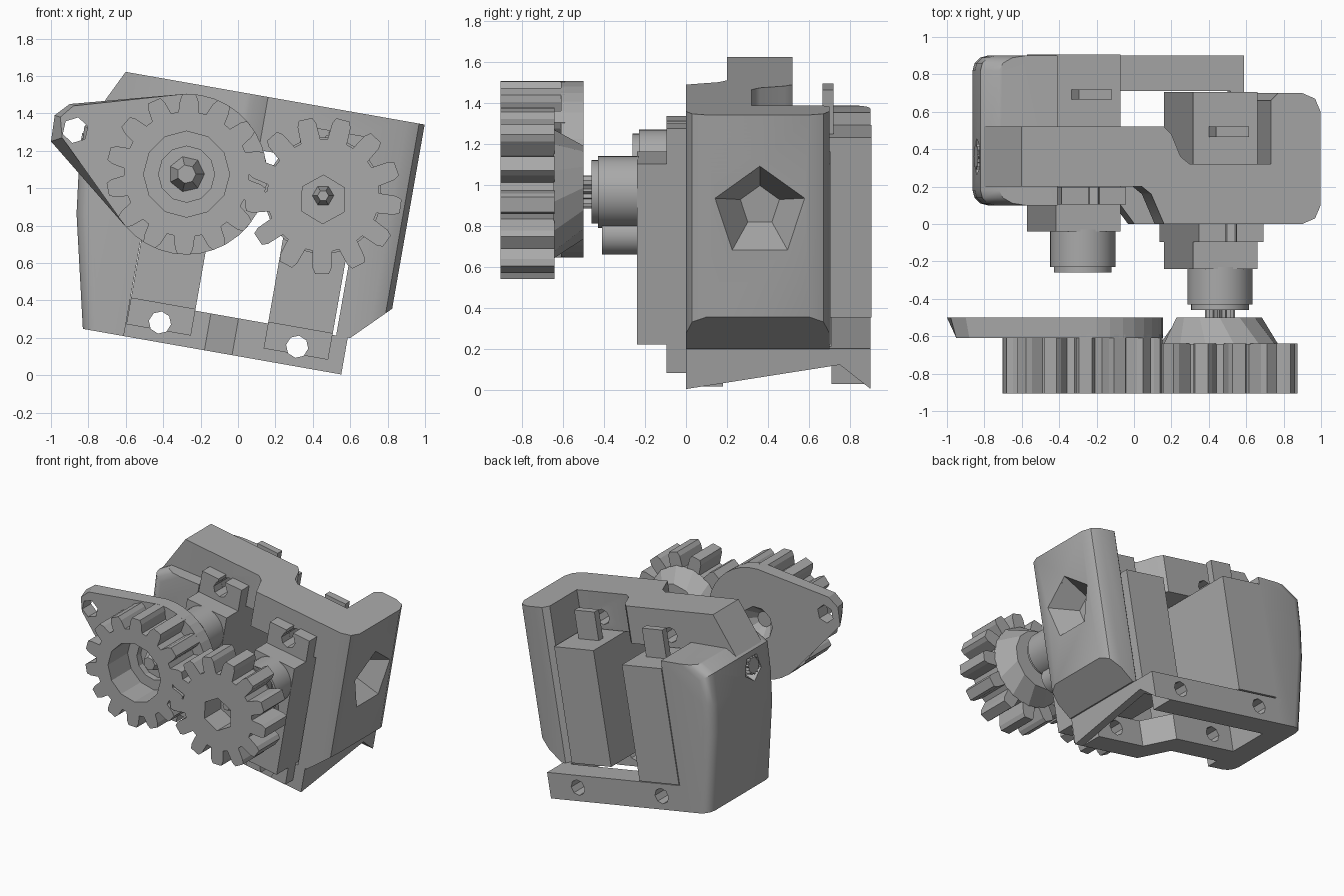
import bpy, bmesh
from math import radians, cos, sin, pi

if "Cube" in bpy.data.objects:
    bpy.data.objects.remove(bpy.data.objects["Cube"], do_unlink=True)

grey = bpy.data.materials.new("plain grey")
grey.use_nodes = True
grey.diffuse_color = (0.4, 0.4, 0.4, 1)
grey.node_tree.nodes["Principled BSDF"].inputs["Base Color"].default_value = (0.4, 0.4, 0.4, 1)

TILT = radians(10)
AXES = {"x": lambda p, t: (t, p[0], p[1]),
        "y": lambda p, t: (p[0], t, p[1]),
        "z": lambda p, t: (p[0], p[1], t)}


def prism(name, axis, pts, a, b, end=None, tilt=TILT):
    """Extrude a profile along an axis, optionally to a different end profile."""
    bm = bmesh.new()
    low = [bm.verts.new(AXES[axis](p, a)) for p in pts]
    top = [bm.verts.new(AXES[axis](p, b)) for p in (end or pts)]
    bm.faces.new(low)
    bm.faces.new(top)
    n = len(pts)
    for i in range(n):
        j = (i + 1) % n
        bm.faces.new((low[i], low[j], top[j], top[i]))
    bmesh.ops.recalc_face_normals(bm, faces=bm.faces)
    mesh = bpy.data.meshes.new(name)
    bm.to_mesh(mesh)
    bm.free()
    mesh.materials.append(grey)
    obj = bpy.data.objects.new(name, mesh)
    obj.rotation_euler.y = tilt
    bpy.context.collection.objects.link(obj)
    return obj


def rect(x0, x1, y0, y1):
    return [(x0, y0), (x1, y0), (x1, y1), (x0, y1)]


def ring(cx, cy, r, n, phase=0):
    return [(cx + r * cos(phase + 2 * pi * i / n), cy + r * sin(phase + 2 * pi * i / n))
            for i in range(n)]


def select(obj):
    bpy.ops.object.select_all(action="DESELECT")
    obj.select_set(True)
    bpy.context.view_layer.objects.active = obj


def cut(obj, cutter):
    mod = obj.modifiers.new("cut", "BOOLEAN")
    mod.operation = "DIFFERENCE"
    mod.solver = "EXACT"
    mod.object = cutter
    select(obj)
    bpy.ops.object.modifier_apply(modifier=mod.name)
    bpy.data.objects.remove(cutter, do_unlink=True)


def smooth(obj, angle=40):
    select(obj)
    bpy.ops.object.shade_smooth_by_angle(angle=radians(angle))


def drill(obj, u, v, r=0.06):
    cut(obj, prism("cutter", "y", ring(u, v, r, 8), -0.5, 1.2))


SERVO_U = (-0.46, 0.285)
SHAFT_V, LOW_HOLE, TOP_HOLE = 1.03, 0.205, 1.3

# Top beam: a stepped bar in plan
beam = prism("top_beam", "z", [
    (-0.85, 0.2), (-0.22, 0.2), (-0.17, 0.16), (-0.1, 0.0), (0.65, 0.0), (0.72, 0.03),
    (0.75, 0.1), (0.75, 0.32), (0.04, 0.32), (-0.01, 0.36), (-0.06, 0.48), (-0.1, 0.52),
    (-0.85, 0.52)], 1.205, 1.493)
for u in SERVO_U:
    drill(beam, u, TOP_HOLE)
smooth(beam)

# Sloped end of the beam above the bowed wall
prism("beam_end", "y", [(-0.85, 1.2), (-1.03, 1.17), (-0.873, 1.493), (-0.85, 1.493)], 0.2, 0.52)

# Side wall with rounded corners, chamfered foot and pentagonal recess
wall = prism("recessed_wall", "z", [
    (0.48, 0.0), (0.65, 0.0), (0.72, 0.03), (0.75, 0.1), (0.75, 0.6), (0.72, 0.67),
    (0.65, 0.7), (0.52, 0.7), (0.48, 0.66)], 0.3, 1.493)
cut(wall, prism("cutter", "y", [(0.556, 0.3), (0.556, 0.1), (1.0, 0.1), (1.0, 0.742)], -0.2, 0.9))
cut(wall, prism("cutter", "x", ring(0.36, 1.01, 0.1, 5, pi / 2), 0.56, 0.78,
                ring(0.36, 1.01, 0.25, 5, pi / 2)))
smooth(wall, 35)

# Opposite wall: bowed outline with softened outer corners
outline = [(-0.638, 0.1), (-0.86, 0.1), (-1.0, 0.7), (-1.03, 0.94), (-1.04, 1.17),
           (-0.95, 1.24), (-0.638, 1.26)]
bowed = prism("bowed_wall", "y", outline, 0.1, 0.9)
bm = bmesh.new()
bm.from_mesh(bowed.data)
corner = [e for e in bm.edges
          if abs(e.verts[0].co.y - e.verts[1].co.y) < 0.01
          and all(v.co.x < -0.8 for v in e.verts)
          and abs(e.verts[0].co.z - e.verts[1].co.z) > 0.05]
bmesh.ops.bevel(bm, geom=corner, offset=0.08, segments=3, profile=0.5, affect="EDGES")
bm.to_mesh(bowed.data)
bm.free()
cut(bowed, prism("cutter", "x", ring(0.36, 1.04, 0.13, 5, -pi / 2), -1.08, -0.92,
                 ring(0.36, 1.04, 0.04, 5, -pi / 2)))
smooth(bowed, 35)


def spline(cx, cy, r, n):
    """Finely toothed circle for a splined shaft."""
    return [ring(cx, cy, r if i % 2 else r * 0.8, 2 * n)[i] for i in range(2 * n)]


prism("side_pivot", "x", spline(0.36, 1.06, 0.07, 14), -1.045, -0.9)

# Bottom frame: two bars and a notched end plate around an opening
back_bar = prism("back_bar", "z", [(-0.68, 0.71), (0.543, 0.71), (0.543, 0.9), (-0.68, 0.9)],
                 0.1, 0.3)
cut(back_bar, prism("cutter", "x", [(0.6, 0.05), (0.9, 0.1), (0.75, 0.22), (0.6, 0.2)],
                    0.4, 0.6))
front_bar = prism("front_bar", "z", [
    (-0.68, 0.2), (-0.2, 0.2), (-0.05, 0.0), (0.54, 0.0), (0.54, 0.18), (0.05, 0.18),
    (-0.1, 0.38), (-0.68, 0.38)], 0.1, 0.3)
cut(front_bar, prism("cutter", "x", [(0.0, 0.1), (0.0, 0.05), (0.75, 0.05), (0.75, 0.22)],
                     0.47, 0.6))
for bar in (back_bar, front_bar):
    for u in SERVO_U:
        drill(bar, u, LOW_HOLE)
prism("frame_end", "x", [(0.0, 0.1), (0.75, 0.22), (0.9, 0.1), (0.9, 0.3), (0.0, 0.3)], 0.47, 0.543)

# Two servos, the second one set further forward
for side, u, y in (("rear", SERVO_U[0], 0.2), ("front", SERVO_U[1], 0.0)):
    def part(label, pts, a, b):
        return prism(side + "_servo_" + label, "y", pts, y + a, y + b)

    part("body", rect(u - 0.175, u + 0.175, 0.307, 1.2), -0.24, 0.705)
    flange = part("flange", rect(u - 0.175, u + 0.175, 0.165, 1.375), -0.095, -0.001)
    drill(flange, u, LOW_HOLE)
    drill(flange, u, TOP_HOLE)
    cut(flange, prism("cutter", "y", rect(u - 0.03, u + 0.03, TOP_HOLE, 1.5), -0.5, 0.5))
    smooth(part("turret", ring(u, SHAFT_V, 0.175, 28), -0.43, -0.23))
    smooth(part("turret_rim", ring(u, SHAFT_V, 0.155, 28), -0.46, -0.42))
    smooth(part("idler_boss", ring(u, SHAFT_V - 0.21, 0.1, 20), -0.41, -0.23))
    part("cable_tab", rect(u - 0.09, u + 0.09, 1.19, 1.42), 0.465, 0.52)
prism("front_servo_spline", "y", spline(SERVO_U[1], SHAFT_V, 0.08, 16), -0.54, -0.45)


def gear(name, cx, cz, tip, root, teeth, phase, a, b):
    pts = []
    step = 2 * pi / teeth
    for i in range(teeth):
        mid = phase + i * step
        for off, r in ((-0.37, root), (-0.27, tip - 0.03), (-0.18, tip),
                       (0.18, tip), (0.27, tip - 0.03), (0.37, root)):
            pts.append((cx + r * cos(mid + off * step), cz + r * sin(mid + off * step)))
    return prism(name, "y", pts, a, b, tilt=0)


# Arm gear: open hub, toothed rim and a backing arm with an eye at its tip
ax, az = -0.275, 1.075
arm_gear = gear("arm_gear", ax, az, 0.43, 0.335, 14, radians(88), -0.905, -0.59)
cut(arm_gear, prism("cutter", "y", ring(ax, az, 0.23, 12), -1.0, -0.66, tilt=0))
cut(arm_gear, prism("cutter", "y", ring(ax, az, 0.15, 12), -0.7, -0.5, tilt=0))
arc = [(ax + 0.43 * cos(radians(t)), az + 0.43 * sin(radians(t))) for t in range(220, 456, 10)]
arm = prism("gripper_arm", "y", arc + [(-0.88, 1.44), (-0.95, 1.38), (-0.94, 1.27)],
            -0.61, -0.5, arc + [(-0.9, 1.45), (-0.98, 1.39), (-1.0, 1.25)], tilt=0)
cut(arm, prism("cutter", "y", ring(-0.87, 1.31, 0.07, 6, 0.3), -0.8, -0.3, tilt=0))
cut(arm, prism("cutter", "y", ring(ax, az, 0.06, 10), -0.59, -0.49, ring(ax, az, 0.14, 10), tilt=0))
prism("arm_gear_screw", "y", ring(ax, az, 0.05, 7), -0.72, -0.6,
      ring(ax, az, 0.1, 7), tilt=0)

# Drive gear: hexagonal socket and a tapered faceted hub behind
bx, bz = 0.455, 0.96
drive = gear("drive_gear", bx, bz, 0.42, 0.3, 13, radians(103), -0.905, -0.64)
cut(drive, prism("cutter", "y", ring(bx, bz - 0.02, 0.13, 6, 0.5), -1.0, -0.7, tilt=0))
prism("drive_gear_hub", "y", ring(bx, bz, 0.32, 13, radians(103)), -0.645, -0.5,
      ring(bx, bz, 0.23, 13, radians(117)), tilt=0)
prism("drive_gear_screw", "y", ring(bx, bz, 0.03, 6), -0.8, -0.69,
      ring(bx, bz, 0.06, 6), tilt=0)
